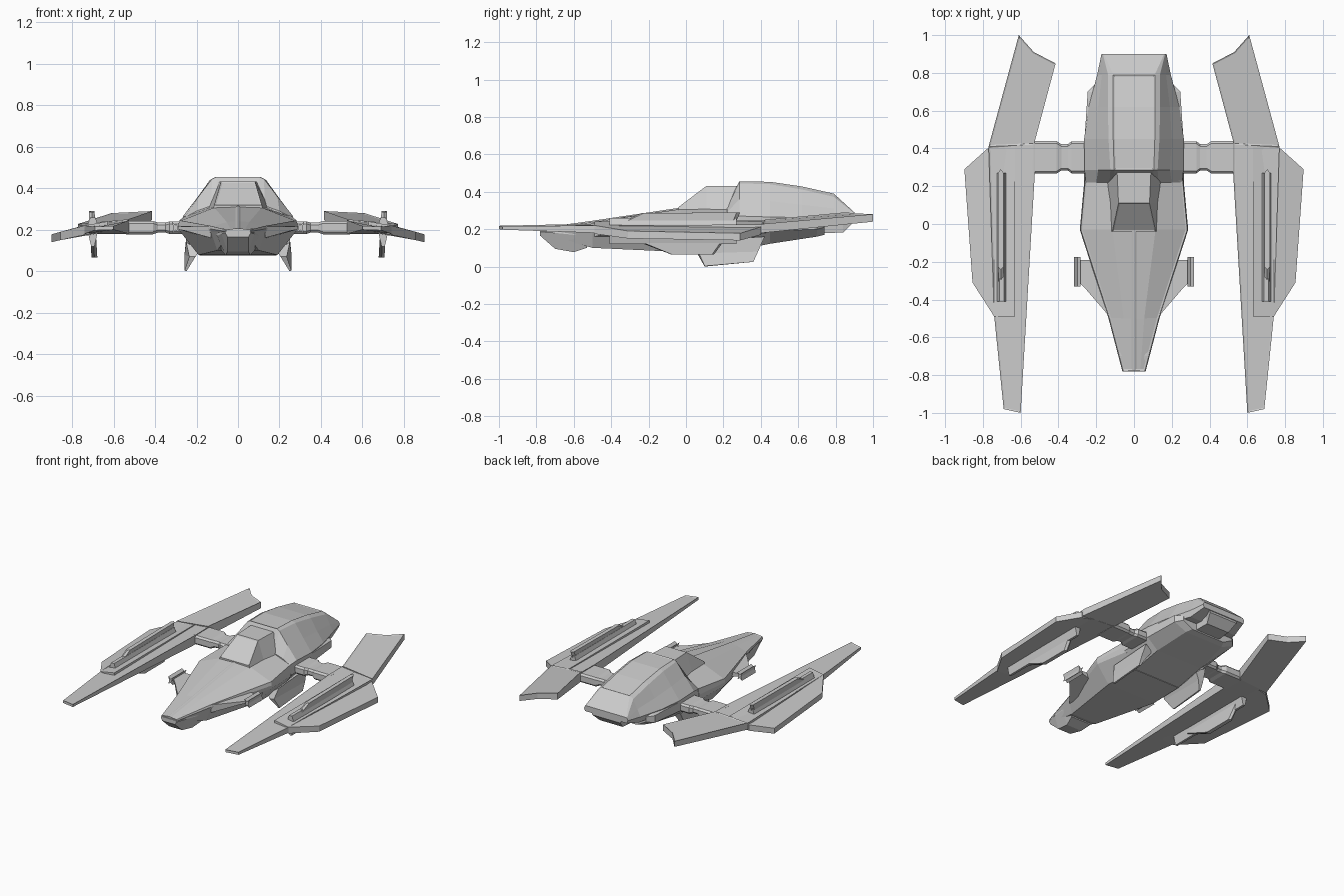
import bpy, bmesh


def finish(name, bm, mirror=False):
    bmesh.ops.recalc_face_normals(bm, faces=bm.faces)
    me = bpy.data.meshes.new(name)
    bm.to_mesh(me)
    bm.free()
    ob = bpy.data.objects.new(name, me)
    bpy.context.collection.objects.link(ob)
    if mirror:
        ob.modifiers.new("mirror", 'MIRROR')
    return ob


def rim(bm, faces, width=0.008, depth=-0.004):
    bmesh.ops.recalc_face_normals(bm, faces=bm.faces)
    bmesh.ops.inset_region(bm, faces=faces, thickness=width, depth=depth, use_even_offset=True)


def loft(name, rings, mirror=False, panel=None):
    """Skin a list of closed rings; panel picks faces that get a raised rim."""
    bm = bmesh.new()
    vs = [[bm.verts.new(p) for p in r] for r in rings]
    n = len(rings[0])
    for a, b in zip(vs, vs[1:]):
        for i in range(n):
            j = (i + 1) % n
            bm.faces.new((a[i], a[j], b[j], b[i]))
    bm.faces.new(vs[0])
    bm.faces.new(vs[-1])
    bmesh.ops.recalc_face_normals(bm, faces=bm.faces)
    if panel:
        picked = [f for f in bm.faces if panel(f.normal, f.calc_center_median())]
        if picked:
            rim(bm, picked)
    return finish(name, bm, mirror)


def sym(y, *half):
    """Full ring at y from a right-hand half profile, listed top to bottom."""
    return [(x, y, z) for x, z in half] + [(-x, y, z) for x, z in reversed(half)]


def plate(name, pts, rimmed=True):
    """Mirrored slab from (x, y, top z, bottom z) corners."""
    bm = bmesh.new()
    t = [bm.verts.new((x, y, a)) for x, y, a, b in pts]
    u = [bm.verts.new((x, y, b)) for x, y, a, b in pts]
    top = bm.faces.new(t)
    bm.faces.new(u[::-1])
    for i in range(len(pts)):
        j = (i + 1) % len(pts)
        bm.faces.new((t[j], t[i], u[i], u[j]))
    if rimmed:
        rim(bm, [top])
    return finish(name, bm, True)


# Main hull: deck with centre seam, side band, flat keel
def hull_ring(y, tw, zt, w, zu, zl, wb, zb):
    return sym(y, (0.005, zt), (tw, zt - 0.004), (w, zu), (w + 0.005, (zu + zl) / 2),
               (w, zl), (wb, zb))


loft("hull", [
    hull_ring(-0.775, 0.035, 0.207, 0.058, 0.200, 0.185, 0.045, 0.175),
    hull_ring(-0.50, 0.055, 0.245, 0.130, 0.218, 0.190, 0.100, 0.100),
    hull_ring(-0.03, 0.115, 0.315, 0.282, 0.245, 0.195, 0.190, 0.078),
    hull_ring(0.23, 0.120, 0.320, 0.258, 0.265, 0.180, 0.180, 0.075),
], panel=lambda n, c: n.z > 0.5 and abs(c.x) > 0.01)

# Chin pod under the nose
loft("chin_pod", [
    sym(-0.78, (0.055, 0.195), (0.062, 0.185), (0.050, 0.165)),
    sym(-0.70, (0.075, 0.205), (0.080, 0.180), (0.050, 0.095)),
    sym(-0.60, (0.095, 0.205), (0.100, 0.170), (0.060, 0.077)),
    sym(-0.53, (0.110, 0.205), (0.110, 0.180), (0.080, 0.100)),
])

# Rear body below the engine cover
loft("rear_body", [
    sym(0.22, (0.20, 0.29), (0.255, 0.255), (0.265, 0.19), (0.18, 0.076)),
    sym(0.45, (0.20, 0.28), (0.262, 0.255), (0.262, 0.19), (0.18, 0.122)),
    sym(0.70, (0.18, 0.27), (0.245, 0.250), (0.245, 0.20), (0.15, 0.160)),
    sym(0.74, (0.16, 0.26), (0.205, 0.245), (0.205, 0.21), (0.13, 0.170)),
])

# Engine cover hump, chamfered front and back
loft("engine_cover", [
    sym(0.22, (0.10, 0.325), (0.13, 0.315), (0.20, 0.29), (0.255, 0.26), (0.255, 0.23)),
    sym(0.285, (0.105, 0.455), (0.125, 0.445), (0.19, 0.36), (0.262, 0.27), (0.262, 0.24)),
    sym(0.45, (0.11, 0.453), (0.135, 0.440), (0.20, 0.35), (0.264, 0.265), (0.262, 0.24)),
    sym(0.62, (0.11, 0.428), (0.138, 0.412), (0.19, 0.33), (0.240, 0.262), (0.230, 0.23)),
    sym(0.79, (0.11, 0.390), (0.137, 0.373), (0.17, 0.31), (0.195, 0.262), (0.185, 0.22)),
    sym(0.90, (0.16, 0.290), (0.165, 0.285), (0.168, 0.28), (0.172, 0.270), (0.165, 0.25)),
], panel=lambda n, c: n.z > 0.8 and abs(c.x) < 0.05 and c.z > 0.35)

# Engine outlet block
loft("engine_outlet", [
    sym(0.60, (0.10, 0.24), (0.10, 0.175)),
    sym(0.84, (0.10, 0.24), (0.09, 0.182)),
    sym(0.895, (0.12, 0.26), (0.11, 0.235)),
])

# Cockpit canopy
loft("canopy", [
    sym(-0.04, (0.115, 0.318), (0.12, 0.300)),
    sym(0.11, (0.082, 0.432), (0.125, 0.305)),
    sym(0.29, (0.090, 0.432), (0.150, 0.305)),
], panel=lambda n, c: n.y < -0.3 and c.z > 0.33 and abs(c.x) < 0.03)

# Long side pontoons: straight fore part and splayed aft part
plate("pontoon_fore", [
    (0.600, -1.00, 0.218, 0.200), (0.690, -0.98, 0.215, 0.197), (0.740, -0.49, 0.220, 0.180),
    (0.770, 0.41, 0.225, 0.180), (0.525, 0.43, 0.248, 0.180), (0.525, 0.27, 0.246, 0.180)])
plate("pontoon_aft", [
    (0.770, 0.41, 0.228, 0.180), (0.610, 1.00, 0.280, 0.240), (0.530, 0.91, 0.284, 0.242),
    (0.415, 0.85, 0.290, 0.246), (0.530, 0.42, 0.250, 0.180)])

# Drooping outer winglets
plate("outer_wing", [
    (0.630, -0.49, 0.240, 0.19), (0.740, -0.49, 0.220, 0.175), (0.855, -0.31, 0.190, 0.150),
    (0.898, 0.29, 0.178, 0.140), (0.775, 0.40, 0.212, 0.170), (0.630, 0.41, 0.240, 0.19)], False)

# Upright blade through each wing, thick in the middle
blade = [(-0.43, 0.200), (-0.24, 0.285), (0.29, 0.290), (0.25, 0.200),
         (0.15, 0.065), (-0.08, 0.065)]
cy, cz = -0.02, 0.20
loft("wing_blade", [
    [(0.700 + (z - cz) * 0.06 + dx, cy + (y - cy) * s, z if abs(z - cz) > 0.02 else cz)
     for y, z in blade]
    for dx, s in ((-0.014, 0.94), (0.0, 1.0), (0.014, 0.94))], True)

# Root fairing that thickens the blade where it meets the wing
loft("blade_fairing", [
    [(0.70 + h, -0.41, z), (0.70 + h, 0.27, z), (0.70 - h, 0.27, z), (0.70 - h, -0.41, z)]
    for h, z in ((0.008, 0.12), (0.024, 0.19), (0.024, 0.225), (0.012, 0.26))], True)

# Struts joining hull and pontoons, with a narrow collar
strut = []
for x, hy, hz in ((0.22, .085, .030), (0.33, .085, .030), (0.35, .070, .024), (0.385, .070, .024),
                  (0.41, .086, .032), (0.54, .086, .032)):
    c = 0.012
    strut.append([(x, 0.353 + a, 0.21 + b) for a, b in (
        (hy, hz - c), (hy - c, hz), (c - hy, hz), (-hy, hz - c),
        (-hy, c - hz), (c - hy, -hz), (hy - c, -hz), (hy, c - hz))])
loft("strut", strut, True)

# Side pods with a pinched section, and their pylons
pod = [(0.283, 0.235), (0.300, 0.222), (0.318, 0.237), (0.311, 0.21),
       (0.318, 0.183), (0.300, 0.198), (0.283, 0.185), (0.292, 0.21)]
loft("side_pod", [[(x, y, z) for x, z in pod] for y in (-0.33, -0.175)], True)
plate("pod_pylon", [
    (0.140, -0.19, 0.215, 0.16), (0.290, -0.19, 0.218, 0.202), (0.290, -0.31, 0.218, 0.202),
    (0.255, -0.345, 0.215, 0.195), (0.130, -0.49, 0.215, 0.16)], False)

# Ventral fins splaying outward
loft("ventral_fin", [
    [(0.185, 0.07, 0.10), (0.250, 0.10, 0.14), (0.250, 0.42, 0.16), (0.185, 0.40, 0.13)],
    [(0.205, 0.06, 0.07), (0.235, 0.07, 0.07), (0.258, 0.385, 0.08), (0.220, 0.385, 0.08)],
    [(0.248, 0.10, 0.00), (0.258, 0.10, 0.003), (0.258, 0.36, 0.025), (0.246, 0.36, 0.025)],
], True)
